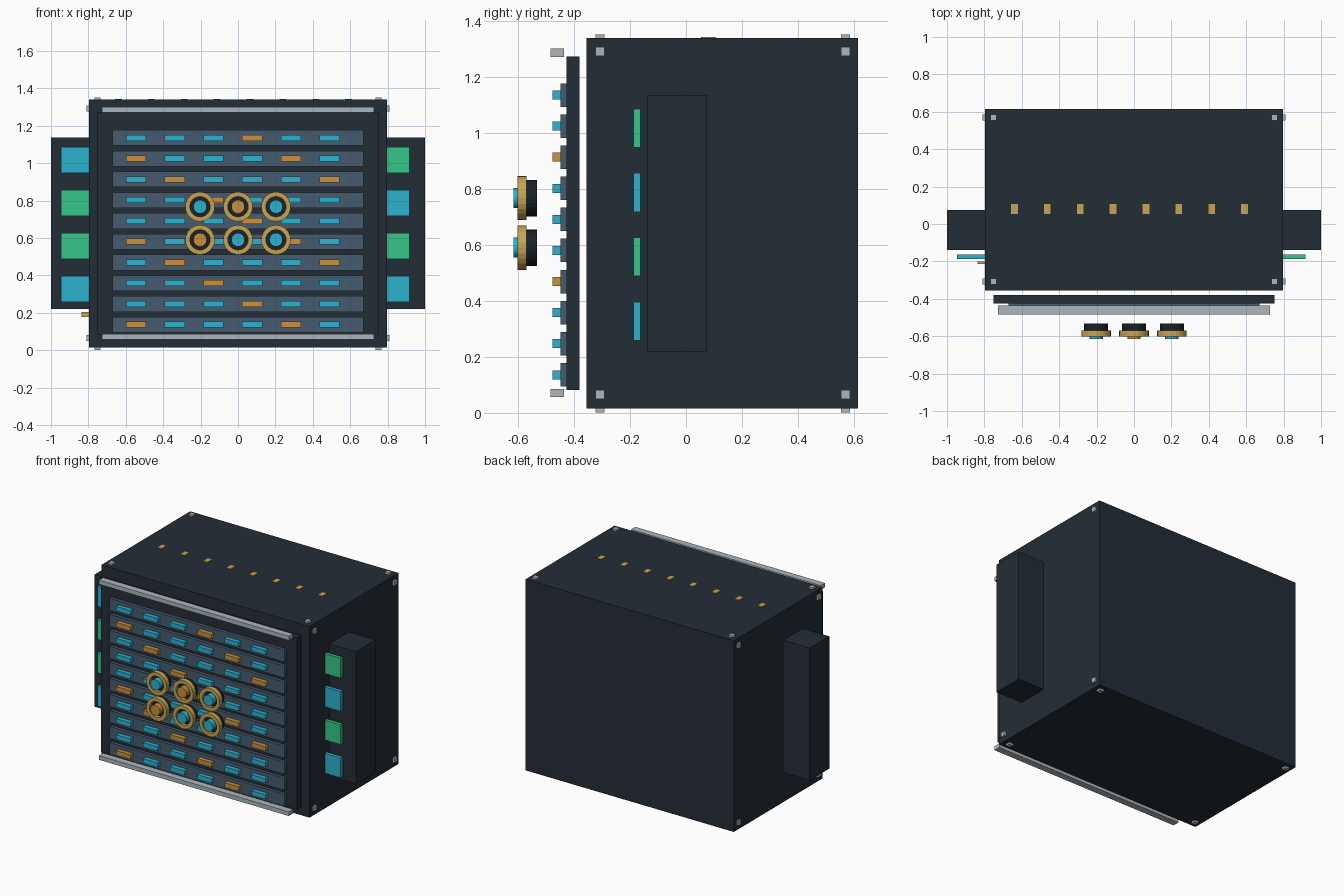
import bpy, bmesh, math
from mathutils import Matrix, Vector

if "Cube" in bpy.data.objects:
    bpy.data.objects.remove(bpy.data.objects["Cube"], do_unlink=True)


def material(name, rgb):
    m = bpy.data.materials.new(name)
    m.use_nodes = True
    m.diffuse_color = (*rgb, 1)
    m.node_tree.nodes["Principled BSDF"].inputs["Base Color"].default_value = (*rgb, 1)
    return m


CASE = material("dark slate", (0.017, 0.026, 0.037))
BLACK = material("near black", (0.010, 0.015, 0.021))
BLADE = material("steel blue", (0.061, 0.107, 0.162))
CYAN = material("cyan", (0.025, 0.445, 0.631))
AMBER = material("amber", (0.578, 0.283, 0.045))
GOLD = material("gold", (0.578, 0.376, 0.080))
GREEN = material("green", (0.034, 0.565, 0.242))
SILVER = material("silver", (0.413, 0.468, 0.503))


def finish(name, bm, mat):
    bmesh.ops.recalc_face_normals(bm, faces=bm.faces)
    mesh = bpy.data.meshes.new(name)
    bm.to_mesh(mesh)
    bm.free()
    mesh.materials.append(mat)
    obj = bpy.data.objects.new(name, mesh)
    bpy.context.collection.objects.link(obj)
    return obj


def box(name, xs, ys, zs, mat):
    """Box given by its (low, high) range on each axis."""
    bm = bmesh.new()
    size = [b - a for a, b in (xs, ys, zs)]
    mid = Vector([(a + b) / 2 for a, b in (xs, ys, zs)])
    bmesh.ops.create_cube(bm, size=1, matrix=Matrix.Translation(mid) @ Matrix.Diagonal((*size, 1)))
    return finish(name, bm, mat)


def around(c, half):
    return (c - half, c + half)


def lathe(name, x, z, profile, mat, sides=24):
    """Revolve (radius, y) points about an axis running front to back."""
    bm = bmesh.new()
    verts = [bm.verts.new((x + r, y, z)) for r, y in profile]
    edges = [bm.edges.new((a, b)) for a, b in zip(verts, verts[1:])]
    bmesh.ops.spin(bm, geom=verts + edges, cent=(x, 0, z), axis=(0, 1, 0),
                   angle=math.tau, steps=sides)
    bmesh.ops.remove_doubles(bm, verts=bm.verts, dist=0.0005)
    return finish(name, bm, mat)


# Cabinet and front backing panel
W, BOTTOM, TOP = 0.797, 0.015, 1.339
box("cabinet", (-W, W), (-0.356, 0.615), (BOTTOM, TOP), CASE)
box("front_panel", (-0.75, 0.75), (-0.426, -0.38), (0.082, 1.273), CASE)

# Corner bolts on the top, bottom and both sides
for y in (-0.307, 0.57):
    for s in (-1, 1):
        for z in (BOTTOM, TOP):
            box("cap_bolt", around(s * 0.752, 0.016), around(y, 0.016), around(z, 0.013), SILVER)
        for z in (0.065, 1.291):
            box("side_bolt", around(s * W, 0.013), around(y, 0.016), around(z, 0.016), SILVER)

# Side housings
for s in (-1, 1):
    box("side_housing", sorted((s * 0.78, s)), (-0.139, 0.075), (0.22, 1.136), CASE)

# Side indicator plates
for edge, inner, colours in ((-0.947, -0.78, (CYAN, GREEN, GREEN, CYAN)),
                             (0.917, 0.78, (GREEN, CYAN, GREEN, CYAN))):
    for i, mat in enumerate(colours):
        box("side_indicator", sorted((edge, inner)), (-0.187, -0.163),
            around(1.017 - i * 0.23, 0.069), mat)
box("side_contact", (-0.838, -0.78), (-0.215, -0.2), (0.178, 0.205), GOLD)

# Gold contacts on the lid
for i in range(8):
    box("top_contact", around(-0.639 + i * 0.1757, 0.018), around(0.08, 0.027),
        (TOP - 0.01, TOP + 0.004), GOLD)

# Blades with lamps, the amber ones stepping diagonally
for row in range(10):
    z = 1.135 - row * 0.111
    box("blade", (-0.67, 0.67), (-0.448, -0.42), around(z, 0.042), BLADE)
    for col in range(6):
        lit = AMBER if col % 4 == (row + 3) % 4 else CYAN
        box("lamp", around(-0.545 + col * 0.207, 0.054), (-0.477, -0.44), around(z, 0.016), lit)

# Rails above and below the blades
for z in (0.071, 1.286):
    box("rail", (-0.727, 0.727), (-0.483, -0.436), around(z, 0.0145), SILVER)

# Round dials
for z, colours in ((0.767, (CYAN, AMBER, CYAN)), (0.59, (AMBER, CYAN, CYAN))):
    for x, mat in zip((-0.203, 0, 0.203), colours):
        lathe("dial_body", x, z, [(0, -0.532), (0.065, -0.532), (0.065, -0.578), (0, -0.578)], BLACK)
        lathe("dial_ring", x, z, [(0.054, -0.57), (0.079, -0.57), (0.079, -0.602),
                                  (0.054, -0.602), (0.054, -0.57)], GOLD)
        lathe("dial_core", x, z, [(0, -0.57), (0.036, -0.57), (0.036, -0.616), (0, -0.616)], mat)
